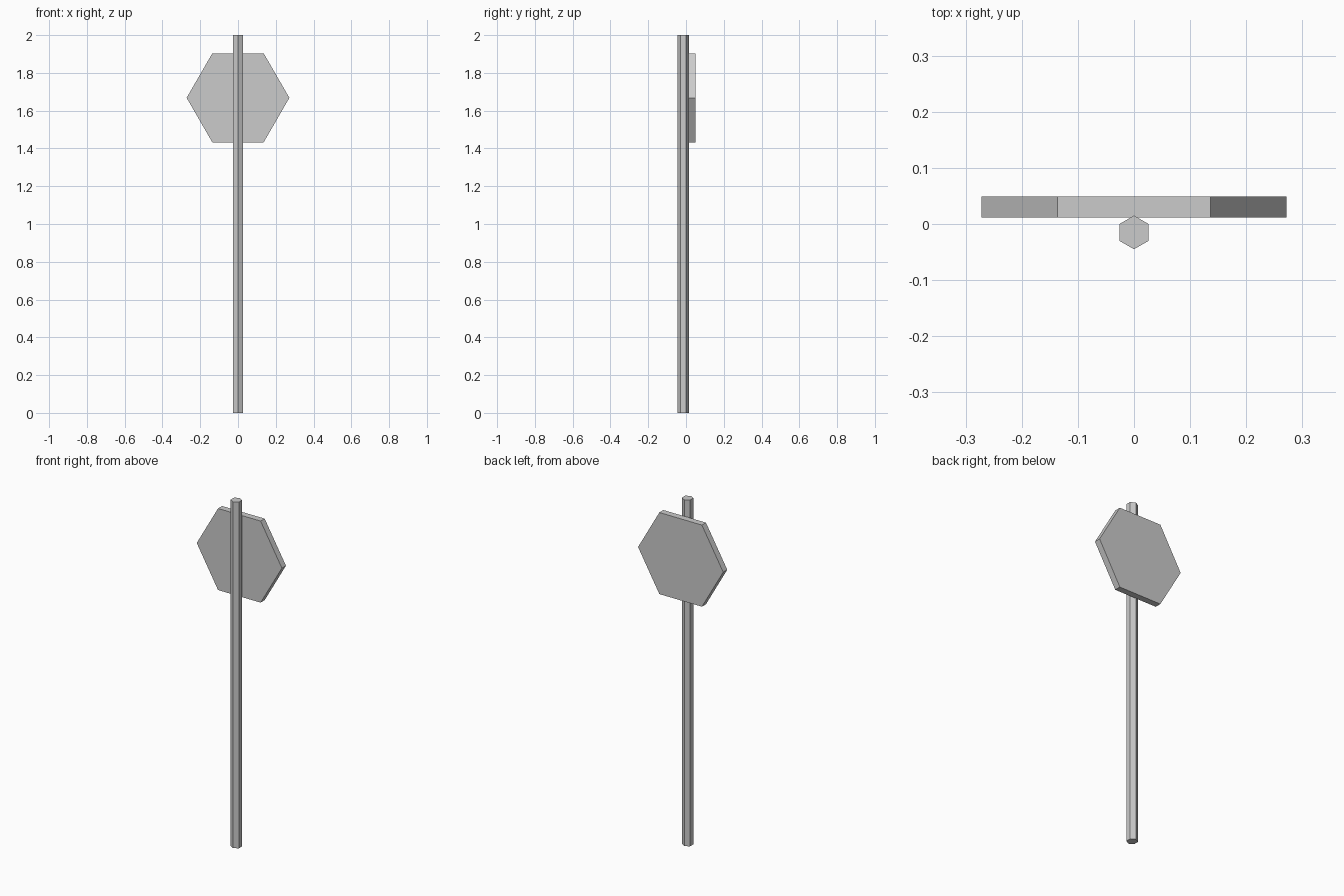
import bpy
from math import pi

cube = bpy.data.objects.get("Cube")
if cube:
    bpy.data.objects.remove(cube, do_unlink=True)

# Plain grey metal
grey = bpy.data.materials.new("grey_metal")
grey.use_nodes = True
colour = (0.6, 0.6, 0.6, 1)
grey.diffuse_color = colour
grey.node_tree.nodes["Principled BSDF"].inputs["Base Color"].default_value = colour


def hex_prism(name, radius, depth, location, rotation=(0, 0, 0)):
    bpy.ops.mesh.primitive_cylinder_add(vertices=6, radius=radius, depth=depth,
                                        location=location, rotation=rotation)
    part = bpy.context.object
    part.name = name
    part.data.materials.append(grey)
    return part


# Upright hexagonal post
hex_prism("post", 0.03, 2, (0, -0.015, 1))

# Sign plate behind the post, corners pointing left and right
hex_prism("sign_plate", 0.272, 0.037, (0, 0.0305, 1.668), (pi / 2, pi / 2, 0))
